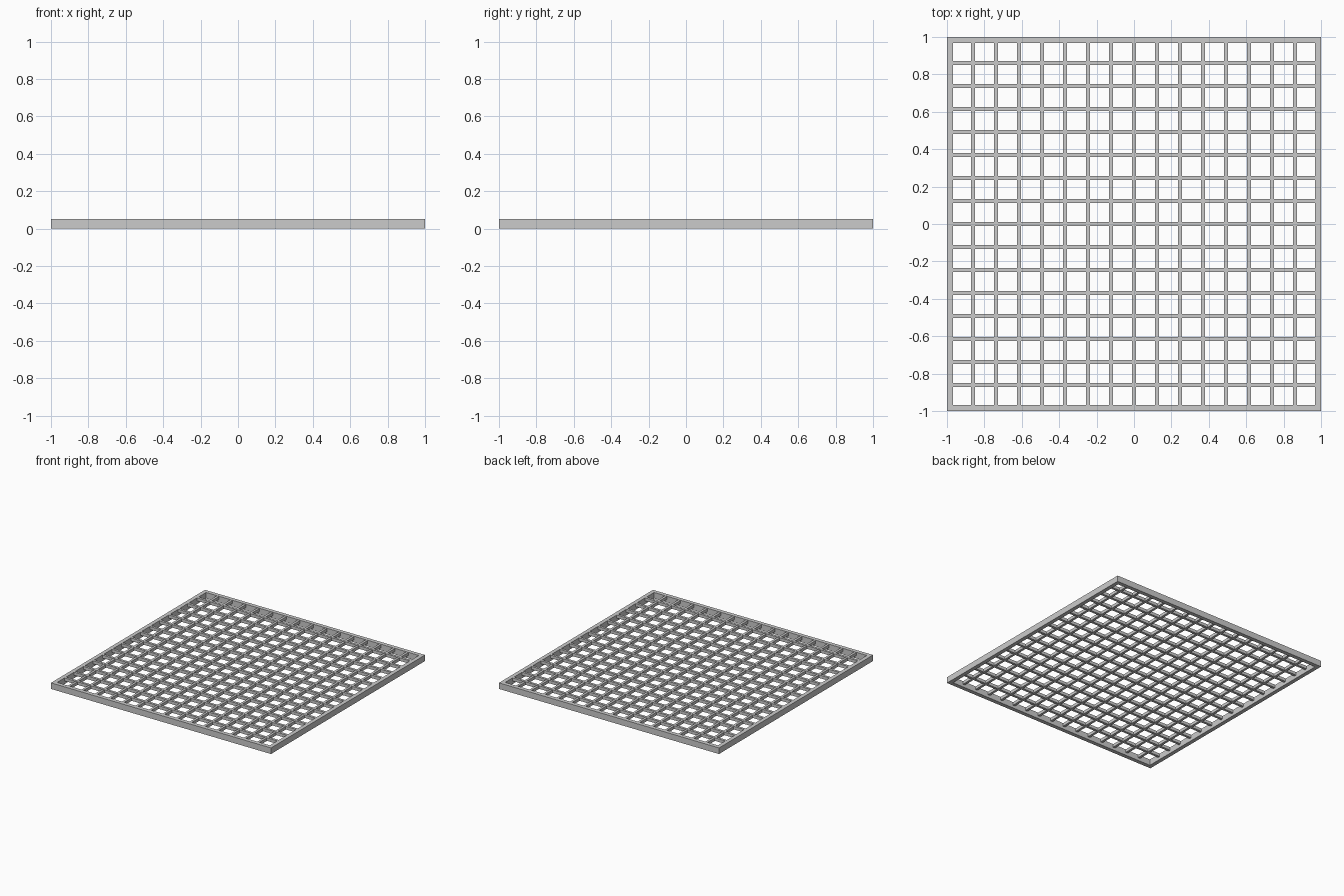
import bpy

if "Cube" in bpy.data.objects:
    bpy.data.objects.remove(bpy.data.objects["Cube"])

COLOUR = (0.6, 0.6, 0.6, 1)
grey = bpy.data.materials.new("steel_grey")
grey.use_nodes = True
grey.diffuse_color = COLOUR
grey.node_tree.nodes["Principled BSDF"].inputs["Base Color"].default_value = COLOUR

HEIGHT = 0.05
RIM = 0.033
BAR = 0.02
DEPTH = 0.025
PITCH = 0.123


def box(name, size, centre):
    bpy.ops.mesh.primitive_cube_add(size=1, location=centre)
    ob = bpy.context.object
    ob.name = name
    ob.scale = size
    bpy.ops.object.transform_apply(location=False, rotation=False, scale=True)
    ob.data.materials.append(grey)


# Outer frame
inner = 1 - RIM
for side, name in ((-1, "front"), (1, "back")):
    box(name + "_rail", (2, RIM, HEIGHT), (0, side * (1 - RIM / 2), HEIGHT / 2))
for side, name in ((-1, "right"), (1, "left")):
    box(name + "_rail", (RIM, 2 * inner, HEIGHT), (side * (1 - RIM / 2), 0, HEIGHT / 2))

# Crossing bars near the top of the frame, long bars a hair lower
top = HEIGHT - DEPTH / 2
for i in range(-7, 8):
    box("long_bar", (BAR, 2 * inner, DEPTH), (i * PITCH, 0, top - 0.002))
    box("cross_bar", (2 * inner, BAR, DEPTH), (0, i * PITCH, top))
